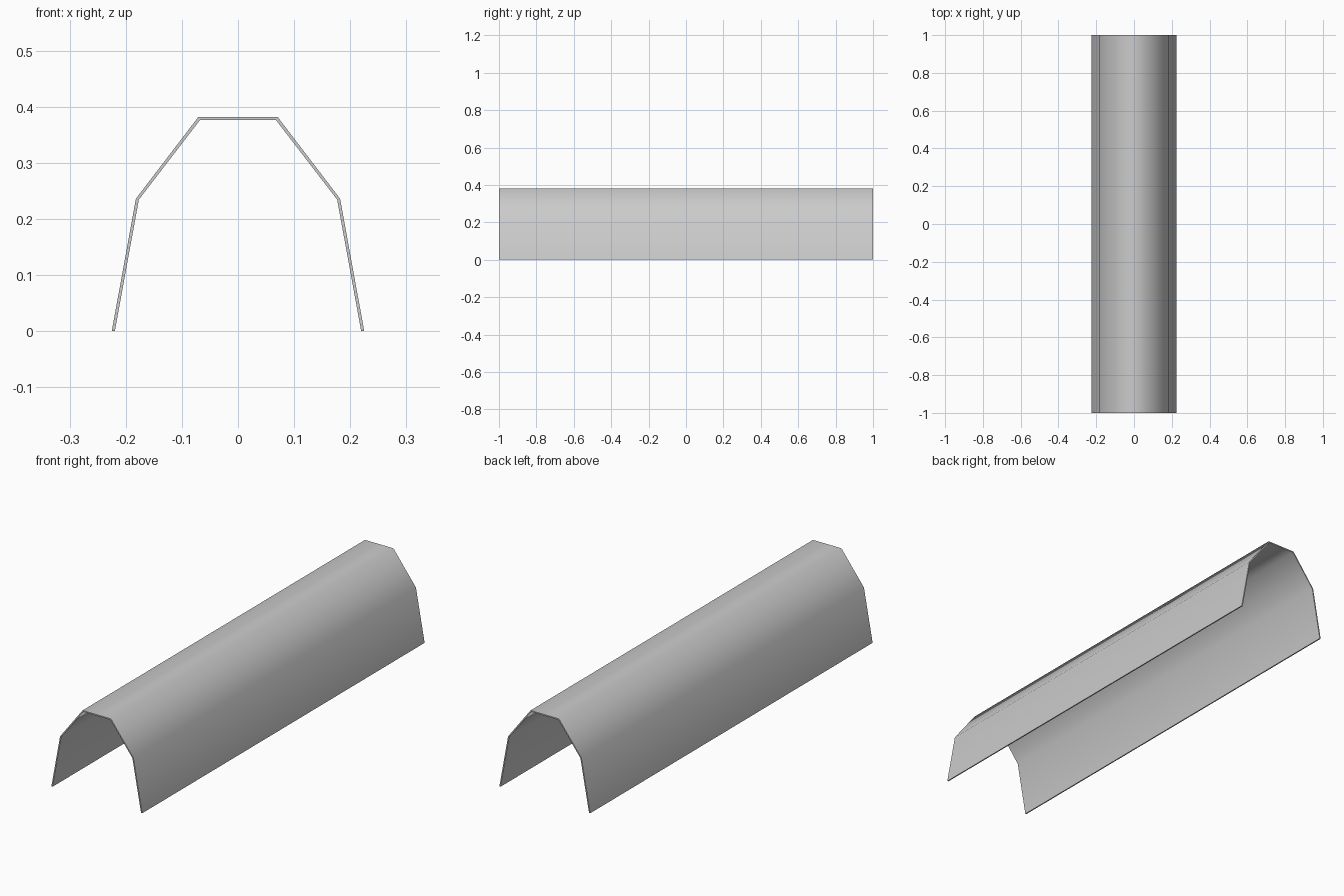
import bpy, bmesh

if "Cube" in bpy.data.objects:
    bpy.data.objects.remove(bpy.data.objects["Cube"])

# Half cross-sections (x, z) from foot to crown
OUTER = [(0.225, 0.0), (0.182, 0.236), (0.0705, 0.382)]
INNER = [(0.2195, 0.0), (0.1767, 0.2345), (0.0675, 0.3765)]
HALF_LENGTH = 1.0


def mirrored(half):
    return half + [(-x, z) for x, z in reversed(half)]


# Bent-sheet end section
bm = bmesh.new()
rows = [[bm.verts.new((x, -HALF_LENGTH, z)) for x, z in mirrored(half)]
        for half in (OUTER, INNER)]
outer, inner = rows
for i in range(len(outer) - 1):
    bm.faces.new((outer[i], outer[i + 1], inner[i + 1], inner[i]))

# Sweep along the length
result = bmesh.ops.extrude_face_region(bm, geom=bm.faces[:], use_keep_orig=True)
moved = [g for g in result["geom"] if isinstance(g, bmesh.types.BMVert)]
bmesh.ops.translate(bm, verts=moved, vec=(0, 2 * HALF_LENGTH, 0))
bmesh.ops.recalc_face_normals(bm, faces=bm.faces[:])

# Smooth panels, sharp rims
for f in bm.faces:
    f.smooth = True
for e in bm.edges:
    e.smooth = e.calc_face_angle(0) < 1.1

mesh = bpy.data.meshes.new("arched_cover")
bm.to_mesh(mesh)
bm.free()
cover = bpy.data.objects.new("arched_cover", mesh)
bpy.context.collection.objects.link(cover)

# Broad flat panels dominate the shading at the folds
weighted = cover.modifiers.new("panel_normals", 'WEIGHTED_NORMAL')
weighted.keep_sharp = True
